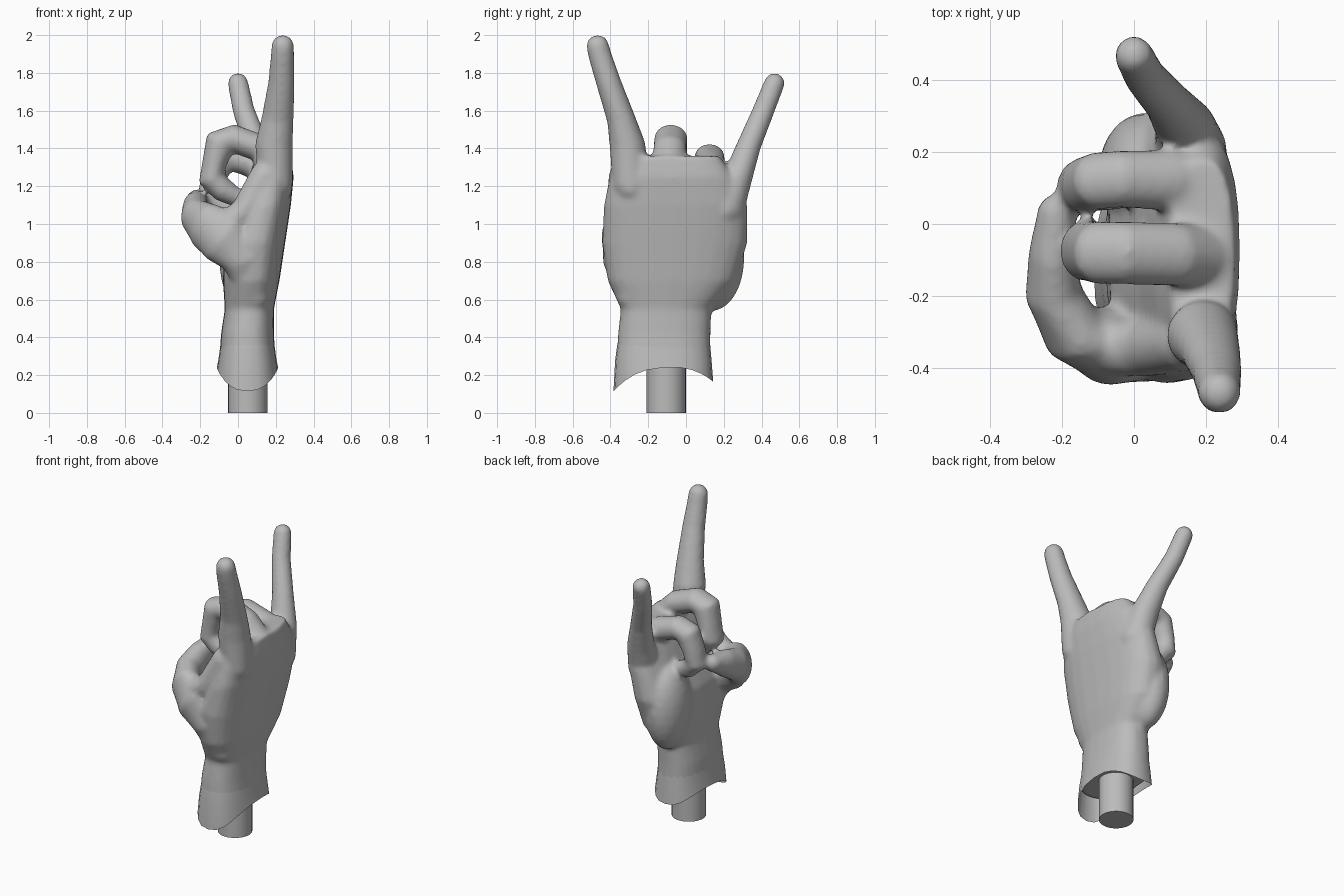
import bpy, bmesh
from math import sin, cos, pi
from mathutils import Vector, Matrix

if "Cube" in bpy.data.objects:
    bpy.data.objects.remove(bpy.data.objects["Cube"])

grey = bpy.data.materials.new("plaster_grey")
grey.use_nodes = True
grey.diffuse_color = (0.5, 0.5, 0.5, 1)
grey.node_tree.nodes["Principled BSDF"].inputs["Base Color"].default_value = (0.5, 0.5, 0.5, 1)

SIDES = 24


def power(v, e):
    return abs(v) ** e * (1 if v >= 0 else -1)


def loft(bm, rings, caps=True):
    """Skin a list of rings of points."""
    loops = [[bm.verts.new(p) for p in ring] for ring in rings]
    for a, b in zip(loops, loops[1:]):
        for i in range(len(a)):
            j = (i + 1) % len(a)
            bm.faces.new((a[i], a[j], b[j], b[i]))
    if caps:
        bm.faces.new(loops[0][::-1])
        bm.faces.new(loops[-1])


def slab(z, cx, cy, hx, hy, e=0.8):
    """Rounded horizontal section."""
    angles = [2 * pi * i / SIDES for i in range(SIDES)]
    return [Vector((cx + hx * power(cos(a), e), cy + hy * power(sin(a), e), z)) for a in angles]


def ball(bm, centre, radii):
    m = Matrix.Translation(centre) @ Matrix.Diagonal((*radii, 1))
    bmesh.ops.create_uvsphere(bm, u_segments=20, v_segments=14, radius=1, matrix=m)


def finger(bm, path, ref):
    """Tube through (x, y, z, radius across ref, radius along ref), rounded at both ends."""
    pts = [Vector(p[:3]) for p in path]
    ref = Vector(ref)
    rings = []
    for i, p in enumerate(path):
        t = (pts[min(i + 1, len(pts) - 1)] - pts[max(i - 1, 0)]).normalized()
        side = t.cross(ref).normalized()
        up = side.cross(t)
        rings.append([pts[i] + side * p[3] * cos(a) + up * p[4] * sin(a)
                      for a in (2 * pi * k / SIDES for k in range(SIDES))])
    loft(bm, rings)
    for p in (path[0], path[-1]):
        r = min(p[3], p[4])
        ball(bm, p[:3], (r, r, r))


def make_object(name, bm):
    bmesh.ops.recalc_face_normals(bm, faces=bm.faces)
    mesh = bpy.data.meshes.new(name)
    bm.to_mesh(mesh)
    bm.free()
    mesh.materials.append(grey)
    mesh.shade_smooth()
    obj = bpy.data.objects.new(name, mesh)
    bpy.context.collection.objects.link(obj)
    return obj


hand = bmesh.new()

# Wrist and palm
loft(hand, [slab(*s) for s in (
    (0.27, 0.05, -0.12, 0.15, 0.25),
    (0.42, 0.05, -0.115, 0.14, 0.245),
    (0.55, 0.06, -0.105, 0.13, 0.24),
    (0.70, 0.07, -0.075, 0.15, 0.34),
    (0.90, 0.09, -0.06, 0.16, 0.385),
    (1.10, 0.145, -0.055, 0.135, 0.38),
    (1.25, 0.175, -0.075, 0.12, 0.33),
    (1.36, 0.19, -0.1, 0.09, 0.28))])

# Heel of the palm
ball(hand, (0.03, 0.14, 0.82), (0.13, 0.17, 0.28))

# Raised fingers
finger(hand, [(0.2, -0.29, 1.2, 0.1, 0.09), (0.19, -0.31, 1.42, 0.095, 0.1),
              (0.21, -0.345, 1.56, 0.075, 0.085), (0.23, -0.41, 1.75, 0.066, 0.07),
              (0.235, -0.455, 1.89, 0.062, 0.062), (0.237, -0.468, 1.942, 0.06, 0.06)], (1, 0, 0))
finger(hand, [(0.16, 0.2, 1.08, 0.11, 0.1), (0.14, 0.275, 1.25, 0.078, 0.085),
              (0.095, 0.335, 1.42, 0.064, 0.066), (0.03, 0.41, 1.6, 0.058, 0.058),
              (0.0, 0.468, 1.745, 0.055, 0.055)], (1, 0, 0))

# Curled fingers
finger(hand, [(0.2, -0.09, 1.3, 0.09, 0.09), (0.12, -0.085, 1.4, 0.075, 0.088),
              (-0.03, -0.08, 1.455, 0.075, 0.088), (-0.095, -0.08, 1.43, 0.085, 0.088),
              (-0.125, -0.075, 1.32, 0.065, 0.085), (-0.14, -0.075, 1.24, 0.072, 0.083),
              (-0.08, -0.07, 1.18, 0.065, 0.075), (-0.01, -0.06, 1.14, 0.05, 0.06)], (0, 1, 0))
finger(hand, [(0.18, 0.12, 1.24, 0.09, 0.09), (0.1, 0.122, 1.31, 0.075, 0.085),
              (-0.04, 0.125, 1.355, 0.072, 0.08), (-0.1, 0.12, 1.33, 0.08, 0.08),
              (-0.135, 0.11, 1.23, 0.065, 0.078), (-0.15, 0.105, 1.15, 0.07, 0.075),
              (-0.09, 0.1, 1.09, 0.06, 0.065), (-0.03, 0.095, 1.07, 0.048, 0.055)], (0, 1, 0))

# Thumb and the web joining it to the palm
finger(hand, [(0.09, -0.29, 0.62, 0.08, 0.08), (0.04, -0.33, 0.82, 0.11, 0.13),
              (-0.07, -0.34, 0.93, 0.11, 0.15), (-0.17, -0.3, 0.99, 0.09, 0.13),
              (-0.225, -0.19, 1.04, 0.08, 0.1), (-0.225, -0.08, 1.09, 0.068, 0.085),
              (-0.215, 0.03, 1.13, 0.055, 0.055)], (0, 0, 1))
finger(hand, [(-0.08, -0.34, 0.99, 0.075, 0.08), (0.03, -0.345, 1.06, 0.075, 0.08),
              (0.14, -0.33, 1.25, 0.08, 0.08)], (0, 1, 0))

# Blend the parts into one skin
hand_obj = make_object("hand", hand)
remesh = hand_obj.modifiers.new("blend", 'REMESH')
remesh.mode = 'VOXEL'
remesh.voxel_size = 0.014
remesh.use_smooth_shade = True
soften = hand_obj.modifiers.new("soften", 'SMOOTH')
soften.factor = 0.5
soften.iterations = 8

# Open cuff with a wavy hem
hem = slab(0, 0.05, -0.12, 0.162, 0.264)
for i, p in enumerate(hem):
    a = 2 * pi * i / SIDES
    p.z = 0.19 + 0.05 * cos(2 * a) + 0.025 * sin(a)
cuff = bmesh.new()
loft(cuff, [hem, slab(0.28, 0.05, -0.12, 0.154, 0.255),
            slab(0.36, 0.05, -0.118, 0.143, 0.246)], caps=False)
make_object("cuff", cuff)

# Round stand post
post = bmesh.new()
bmesh.ops.create_cone(post, cap_ends=True, segments=32, radius1=0.104, radius2=0.104,
                      depth=0.35, matrix=Matrix.Translation((0.052, -0.105, 0.175)))
post_obj = make_object("stand_post", post)

bpy.ops.object.select_all(action='DESELECT')
post_obj.select_set(True)
bpy.context.view_layer.objects.active = post_obj
bpy.ops.object.shade_smooth_by_angle()
